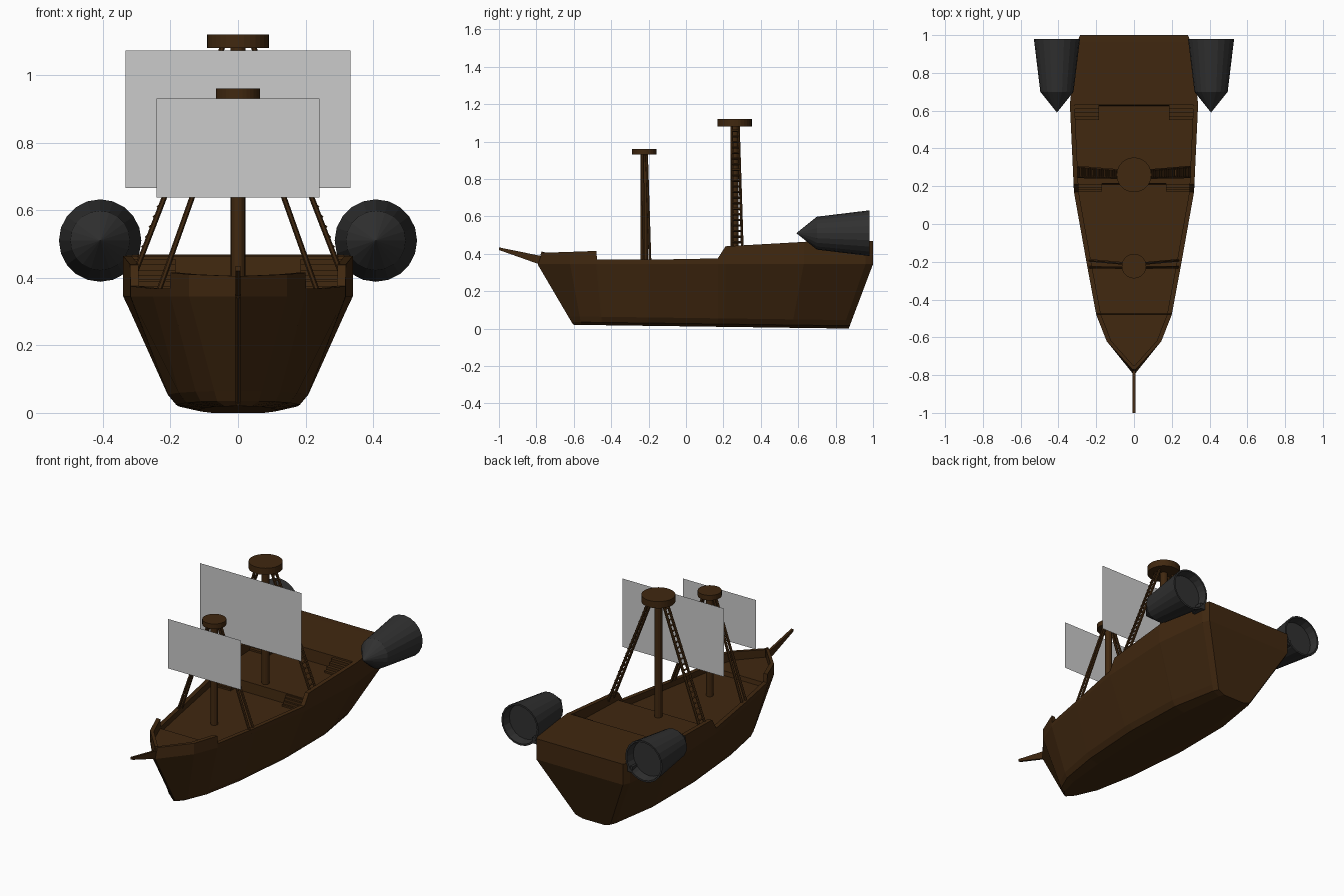
import bpy, bmesh, math
from mathutils import Vector

if "Cube" in bpy.data.objects:
    bpy.data.objects.remove(bpy.data.objects["Cube"])


def material(name, rgb):
    m = bpy.data.materials.new(name)
    m.diffuse_color = (*rgb, 1)
    m.use_nodes = True
    m.node_tree.nodes["Principled BSDF"].inputs["Base Color"].default_value = m.diffuse_color
    return m


WOOD = material("dark_wood", (0.052, 0.021, 0.005))
IRON = material("dark_metal", (0.03, 0.03, 0.03))


def finish(name, bm, mat=None, fix=True):
    if fix:
        bmesh.ops.remove_doubles(bm, verts=bm.verts, dist=0.0002)
        bmesh.ops.recalc_face_normals(bm, faces=bm.faces)
    me = bpy.data.meshes.new(name)
    bm.to_mesh(me)
    bm.free()
    if mat:
        me.materials.append(mat)
    ob = bpy.data.objects.new(name, me)
    bpy.context.collection.objects.link(ob)
    return ob


def add_box(bm, x0, x1, y0, y1, z0, z1):
    vs = bmesh.ops.create_cube(bm, size=1)["verts"]
    for v in vs:
        v.co = Vector(((x0 + x1) / 2 + v.co.x * (x1 - x0),
                       (y0 + y1) / 2 + v.co.y * (y1 - y0),
                       (z0 + z1) / 2 + v.co.z * (z1 - z0)))


def add_rod(bm, a, b, r, sides=6, r2=None):
    a, b = Vector(a), Vector(b)
    vs = bmesh.ops.create_cone(bm, cap_ends=True, segments=sides, radius1=r,
                               radius2=r if r2 is None else r2, depth=(b - a).length)["verts"]
    q = (b - a).to_track_quat('Z', 'Y')
    for v in vs:
        v.co = q @ v.co + (a + b) / 2


# Hull: stations of (y top, y bottom, half width, bottom half width, rail z, deck z)
KNUCKLE = 0.345
STATIONS = [
    (-0.79, -0.60, 0.008, 0.008, 0.405, 0.36),
    (-0.62, -0.56, 0.145, 0.070, 0.410, 0.36),
    (-0.48, -0.45, 0.200, 0.125, 0.415, 0.36),
    (-0.475, -0.445, 0.201, 0.126, 0.368, 0.335),
    (-0.20, -0.20, 0.252, 0.175, 0.368, 0.335),
    (0.17, 0.17, 0.318, 0.207, 0.375, 0.335),
    (0.21, 0.205, 0.320, 0.208, 0.438, 0.335),
    (0.215, 0.21, 0.320, 0.208, 0.440, 0.395),
    (0.625, 0.56, 0.339, 0.200, 0.463, 0.395),
    (0.63, 0.565, 0.340, 0.200, 0.464, 0.464),
    (0.96, 0.84, 0.303, 0.145, 0.468, 0.468),
    (1.00, 0.87, 0.285, 0.130, 0.468, 0.468),
]


def half_section(i):
    yt, yb, w, bw, zr, zd = STATIONS[i]
    zb = 0.02 - 0.02 * (yb + 0.6) / 1.47
    inner = max(w - 0.025, 0.003)
    pts = [(0, zb), (bw * 0.55, zb), (bw * 0.88, zb + 0.015), (bw, zb + 0.045),
           (w, KNUCKLE), (w, zr), (inner, zr), (inner, zd), (0, zd)]
    out = []
    for k, (x, z) in enumerate(pts):
        t = min(1, max(0, (z - zb) / (KNUCKLE - zb))) if k < 5 else 1
        bow = (0.02 if k == 5 else 0.04 if k > 5 else 0) if i == 0 else 0
        out.append((x, yb + (yt - yb) * t + bow, z))
    return out


bm = bmesh.new()
rows = []
for i in range(len(STATIONS)):
    half = half_section(i)
    rows.append([[bm.verts.new((s * x, y, z)) for x, y, z in half] for s in (1, -1)])
for a, b in zip(rows, rows[1:]):
    for side in (0, 1):
        for k in range(8):
            bm.faces.new((a[side][k], a[side][k + 1], b[side][k + 1], b[side][k]))
for end, count in ((rows[0], 6), (rows[-1], 5)):
    for k in range(count):
        bm.faces.new((end[0][k], end[0][k + 1], end[1][k + 1], end[1][k]))
finish("hull", bm, WOOD)

# Bowsprit: thin tapering spike
bm = bmesh.new()
add_box(bm, -0.007, 0.007, -1.0, -0.76, 0, 1)
for v in bm.verts:
    tip = v.co.y < -0.9
    v.co.z = ((0.434 if tip else 0.385) if v.co.z > 0.5 else (0.420 if tip else 0.335))
finish("bowsprit", bm, WOOD)

# Stem post on the bow edge
bm = bmesh.new()
add_rod(bm, (0, -0.60, 0.03), (0, -0.785, 0.345), 0.008, 4)
add_rod(bm, (0, -0.785, 0.34), (0, -0.765, 0.41), 0.008, 4)
finish("stem_post", bm, WOOD, False)

# Stairs on both sides, from each deck up to the next
bm = bmesh.new()
for x0, x1, y0, y1, z0, z1 in ((0.185, 0.318, 0.55, 0.63, 0.39, 0.455),
                               (0.17, 0.30, 0.172, 0.217, 0.33, 0.39)):
    for s in (1, -1):
        for k in range(4):
            lo, hi = sorted((s * x0, s * x1))
            add_box(bm, lo, hi, y0 + (y1 - y0) * k / 4, y0 + (y1 - y0) * (k + 1) / 4,
                    z0, z0 + (z1 - z0) * (k + 1) / 4)
finish("stairs", bm, WOOD, False)


# Masts with lookout discs, rope shrouds and flat sails
def mast(name, y, base, z0, z1, r, disc_r, foot_x, foot_z, feet, top_x, spread, rungs):
    bm = bmesh.new()
    add_rod(bm, (0, y, base), (0, y, z0 + 0.005), r, 12)
    add_rod(bm, (0, y, z0), (0, y, z1), disc_r, 32)
    finish(name + "_mast", bm, WOOD, False)
    bm = bmesh.new()
    for s in (1, -1):
        ropes = [(Vector((s * foot_x, f, foot_z)), Vector((s * top_x, y + d, z0 + 0.005)))
                 for f, d in zip(feet, spread)]
        for a, b in ropes:
            add_rod(bm, a, b, 0.008, 6)
        for k in range(rungs):
            t = (k + 1) / (rungs + 1)
            p, q = (a.lerp(b, t) for a, b in ropes)
            off = Vector((s * 0.006, 0, 0.002))
            add_rod(bm, p + off, q + off, 0.006, 4)
    finish(name + "_shrouds", bm, WOOD, False)


def sail(name, y, w, z0, z1):
    bm = bmesh.new()
    bm.faces.new([bm.verts.new(c) for c in ((-w, y, z0), (w, y, z0), (w, y, z1), (-w, y, z1))])
    finish(name, bm, None, False)


mast("main", 0.26, 0.39, 1.08, 1.12, 0.022, 0.092, 0.31, 0.40, (0.25, 0.302), 0.045, (-0.015, 0.02), 22)
mast("fore", -0.223, 0.33, 0.93, 0.96, 0.02, 0.065, 0.24, 0.345, (-0.228, -0.192), 0.03, (-0.008, 0.012), 0)
sail("main_sail", 0.12, 0.333, 0.665, 1.072)
sail("fore_sail", -0.315, 0.241, 0.637, 0.931)

# Thrusters: lathed cone nose, flared body, recessed nozzle
PROFILE = [(0, 0.59), (0.088, 0.70), (0.122, 0.98), (0.112, 0.98), (0.104, 0.93), (0, 0.93)]
N = 20
for s, label in ((1, "right"), (-1, "left")):
    bm = bmesh.new()
    rings = [[bm.verts.new((s * 0.408 + r * math.cos(2 * math.pi * k / N), y,
                            0.51 + r * math.sin(2 * math.pi * k / N))) for k in range(N)]
             for r, y in PROFILE]
    for a, b in zip(rings, rings[1:]):
        for k in range(N):
            j = (k + 1) % N
            bm.faces.new((a[k], a[j], b[j], b[k]))
    finish(label + "_thruster", bm, IRON)
    # Bracket holding the thruster to the hull
    bm = bmesh.new()
    lo, hi = sorted((s * 0.27, s * 0.33))
    add_box(bm, lo, hi, 0.90, 0.975, 0.42, 0.455)
    finish(label + "_thruster_bracket", bm, IRON)
